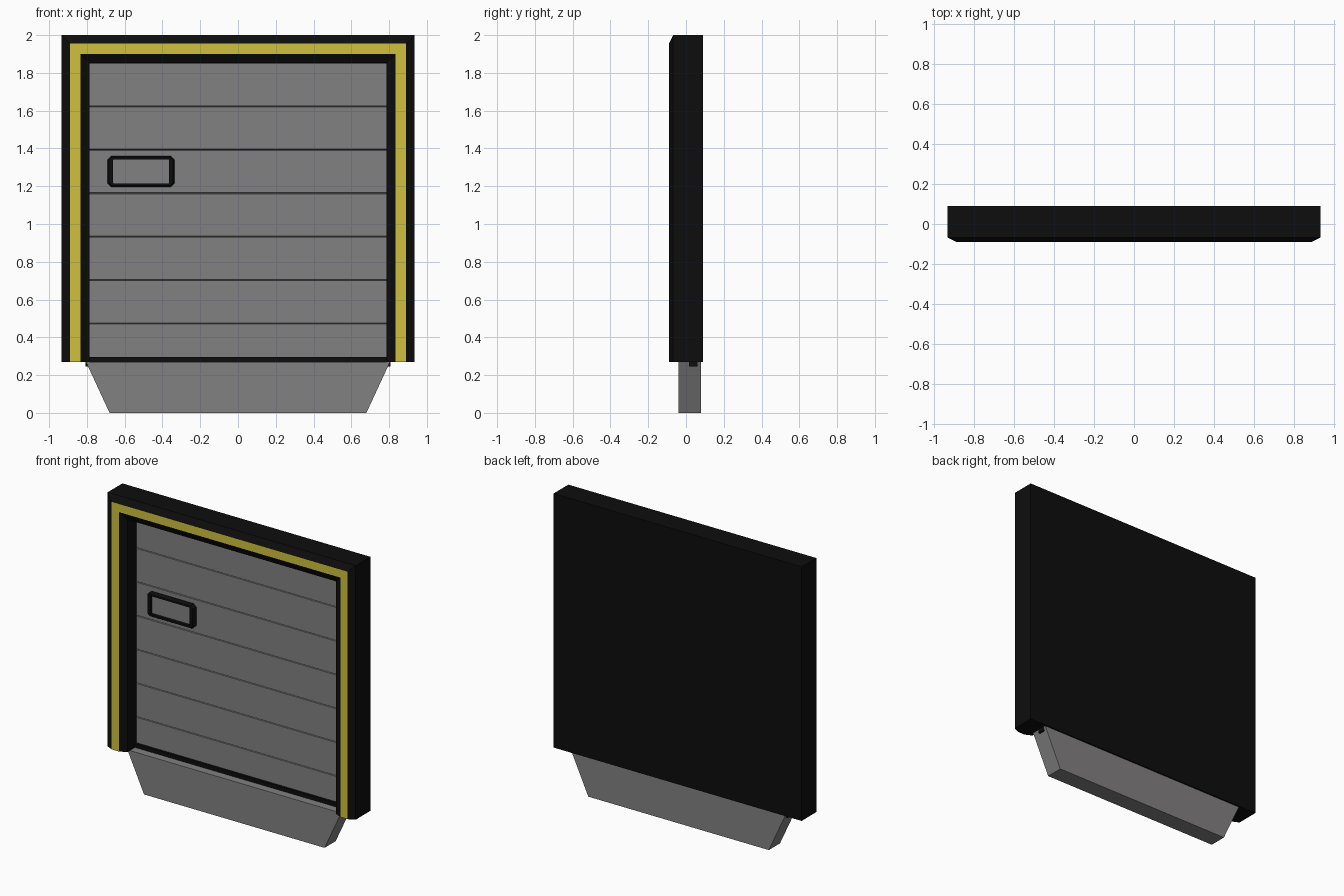
import bpy, bmesh

cube = bpy.data.objects.get("Cube")
if cube:
    bpy.data.objects.remove(cube, do_unlink=True)


def material(name, colour):
    m = bpy.data.materials.new(name)
    m.use_nodes = True
    m.diffuse_color = (*colour, 1)
    m.node_tree.nodes["Principled BSDF"].inputs["Base Color"].default_value = (*colour, 1)
    return m


black = material("black rubber", (0.004, 0.004, 0.004))
yellow = material("safety yellow", (0.62, 0.53, 0.047))
grey = material("door grey", (0.225, 0.218, 0.218))


def finish(name, bm, *mats):
    bmesh.ops.recalc_face_normals(bm, faces=bm.faces)
    mesh = bpy.data.meshes.new(name)
    bm.to_mesh(mesh)
    bm.free()
    for m in mats:
        mesh.materials.append(m)
    ob = bpy.data.objects.new(name, mesh)
    bpy.context.scene.collection.objects.link(ob)
    return ob


def prism(name, mat, outline, y0, y1):
    """Extrude an outline in x and z from y0 to y1."""
    bm = bmesh.new()
    rings = [[bm.verts.new((x, y, z)) for x, z in outline] for y in (y0, y1)]
    bm.faces.new(rings[0])
    bm.faces.new(rings[1])
    n = len(outline)
    for i in range(n):
        j = (i + 1) % n
        bm.faces.new((rings[0][i], rings[0][j], rings[1][j], rings[1][i]))
    return finish(name, bm, mat)


def box(name, mat, x0, x1, y0, y1, z0, z1):
    return prism(name, mat, [(x0, z0), (x1, z0), (x1, z1), (x0, z1)], y0, y1)


BASE, HALF, HEAD = 0.27, 0.787, 1.853

# Door surround: bevelled profile swept up, across and down, yellow on its front face
profile = [(0, 0.09), (0, -0.067), (0.047, -0.09), (0.102, -0.09), (0.147, -0.068), (0.147, 0.09)]
bm = bmesh.new()
stations = []
for side, top in ((-1, False), (-1, True), (1, True), (1, False)):
    stations.append([bm.verts.new((side * (HALF + d), y, HEAD + d if top else BASE))
                     for d, y in profile])
n = len(profile)
for a, b in zip(stations, stations[1:]):
    for i in range(n):
        j = (i + 1) % n
        f = bm.faces.new((a[i], a[j], b[j], b[i]))
        f.material_index = 1 if i == 2 else 0
bm.faces.new(stations[0])
bm.faces.new(stations[-1])
finish("door_surround", bm, black, yellow)

# Back panel closing the surround
box("back_panel", black, -HALF, HALF, 0.07, 0.09, BASE, HEAD)

# Sectional door: slat edges folded into narrow grooves, extruded across the width
SLATS, PITCH, FACE, GROOVE, GAP = 7, 0.23, 0.03, 0.042, 0.003
section = []
for i in range(SLATS):
    z0 = HEAD - (SLATS - i) * PITCH
    z1 = z0 + PITCH
    section += [(GROOVE, z0), (FACE, z0 + GAP), (FACE, z1 - GAP)]
section += [(GROOVE, HEAD), (0.07, HEAD), (0.07, HEAD - SLATS * PITCH)]
bm = bmesh.new()
ends = [[bm.verts.new((x, y, z)) for y, z in section] for x in (-HALF, HALF)]
for e in ends:
    bm.faces.new(e)
for i in range(len(section)):
    j = (i + 1) % len(section)
    bm.faces.new((ends[0][i], ends[0][j], ends[1][j], ends[1][i]))
finish("sectional_door", bm, grey)

# Rubber seal along the foot of the door
box("bottom_seal", black, -0.808, 0.808, 0.015, 0.06, 0.245, 0.297)

# Tapered sill below the door
prism("sill", grey, [(-0.68, 0), (0.68, 0), (0.805, BASE), (-0.805, BASE)], -0.04, 0.08)

# Window frame: chamfered ring with a sloped front lip
def octagon(hx, hz, c):
    return [(hx, hz - c), (hx - c, hz), (c - hx, hz), (-hx, hz - c),
            (-hx, c - hz), (c - hx, -hz), (hx - c, -hz), (hx, c - hz)]


CX, CZ = -0.513, 1.278
bm = bmesh.new()
loops = []
for hx, hz, c, y in ((0.178, 0.082, 0.02, 0.035), (0.178, 0.082, 0.02, 0.012),
                     (0.17, 0.075, 0.016, 0.0), (0.149, 0.063, 0.003, 0.0),
                     (0.149, 0.063, 0.003, 0.035)):
    loops.append([bm.verts.new((CX + x, y, CZ + z)) for x, z in octagon(hx, hz, c)])
for a, b in zip(loops, loops[1:] + loops[:1]):
    for i in range(8):
        j = (i + 1) % 8
        bm.faces.new((a[i], a[j], b[j], b[i]))
finish("window_frame", bm, black)

# Window pane set inside the frame
box("window_pane", grey, CX - 0.15, CX + 0.15, 0.022, 0.03, CZ - 0.064, CZ + 0.064)
